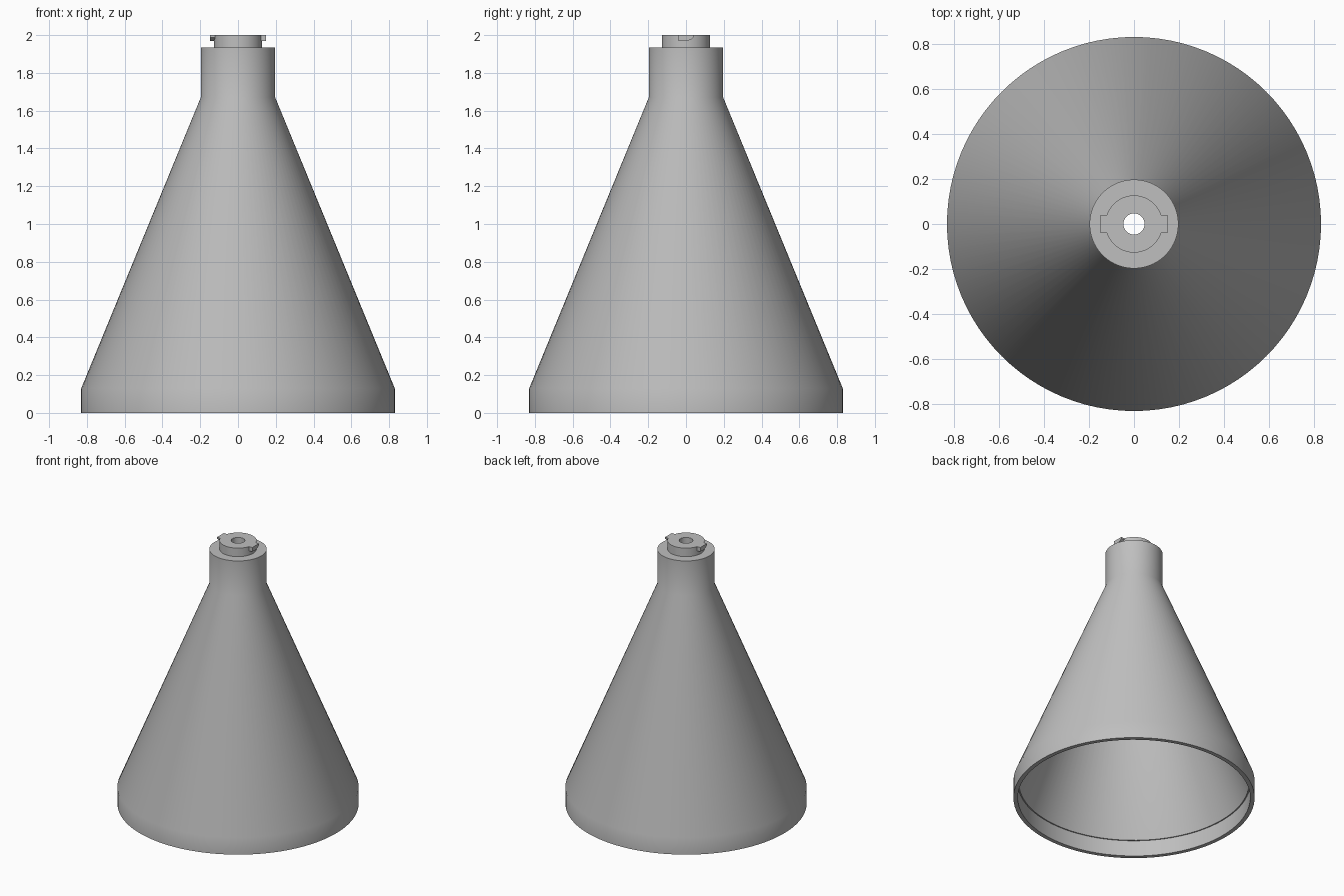
import bpy
import bmesh
import math
from mathutils import Matrix, Vector

cube = bpy.data.objects.get("Cube")
if cube:
    bpy.data.objects.remove(cube, do_unlink=True)

# Single grey material
grey = bpy.data.materials.new("plain grey")
grey.use_nodes = True
colour = (0.52, 0.52, 0.52, 1)
grey.diffuse_color = colour
grey.node_tree.nodes["Principled BSDF"].inputs["Base Color"].default_value = colour


def finish(name, bm):
    bmesh.ops.recalc_face_normals(bm, faces=bm.faces)
    mesh = bpy.data.meshes.new(name)
    bm.to_mesh(mesh)
    bm.free()
    mesh.materials.append(grey)
    obj = bpy.data.objects.new(name, mesh)
    bpy.context.collection.objects.link(obj)
    bpy.ops.object.select_all(action="DESELECT")
    obj.select_set(True)
    bpy.context.view_layer.objects.active = obj
    bpy.ops.object.shade_smooth_by_angle(angle=math.radians(30))
    return obj


def lathe(name, profile, closed, steps=96):
    """Spin a (radius, height) profile about the z axis."""
    bm = bmesh.new()
    verts = [bm.verts.new((r, 0, z)) for r, z in profile]
    edges = [bm.edges.new(pair) for pair in zip(verts, verts[1:])]
    if closed:
        edges.append(bm.edges.new((verts[-1], verts[0])))
    bmesh.ops.spin(bm, geom=verts + edges, axis=(0, 0, 1), cent=(0, 0, 0),
                   angle=math.tau, steps=steps, use_merge=True)
    bmesh.ops.remove_doubles(bm, verts=bm.verts, dist=0.0001)
    return finish(name, bm)


# Hollow cone with a straight rim, neck and pierced top
HOLE = 0.047
lathe("cone_shell", [
    (0.83, 0), (0.83, 0.13), (0.197, 1.67), (0.197, 1.935), (HOLE, 1.935),
    (HOLE, 1.9), (0.167, 1.9), (0.167, 1.66), (0.792, 0.12), (0.8, 0.12), (0.8, 0),
], closed=True)

# Round plug on the neck
lathe("neck_plug", [(0.127, 1.935), (0.127, 2), (HOLE, 2), (HOLE, 1.935)], closed=False)

# Two bayonet lugs, each with a ramped underside
LUG = [(-0.04, 2), (-0.04, 1.968), (0, 1.968), (0.025, 1.975), (0.04, 1.988), (0.04, 2)]
for side, turn in (("left", 0), ("right", math.pi)):
    bm = bmesh.new()
    face = bm.faces.new([bm.verts.new((0.115, y, z)) for y, z in LUG])
    moved = bmesh.ops.extrude_face_region(bm, geom=[face])["geom"]
    bmesh.ops.translate(bm, vec=Vector((0.033, 0, 0)),
                        verts=[v for v in moved if isinstance(v, bmesh.types.BMVert)])
    bmesh.ops.transform(bm, matrix=Matrix.Rotation(turn, 4, "Z"), verts=bm.verts)
    finish(side + "_lug", bm)
